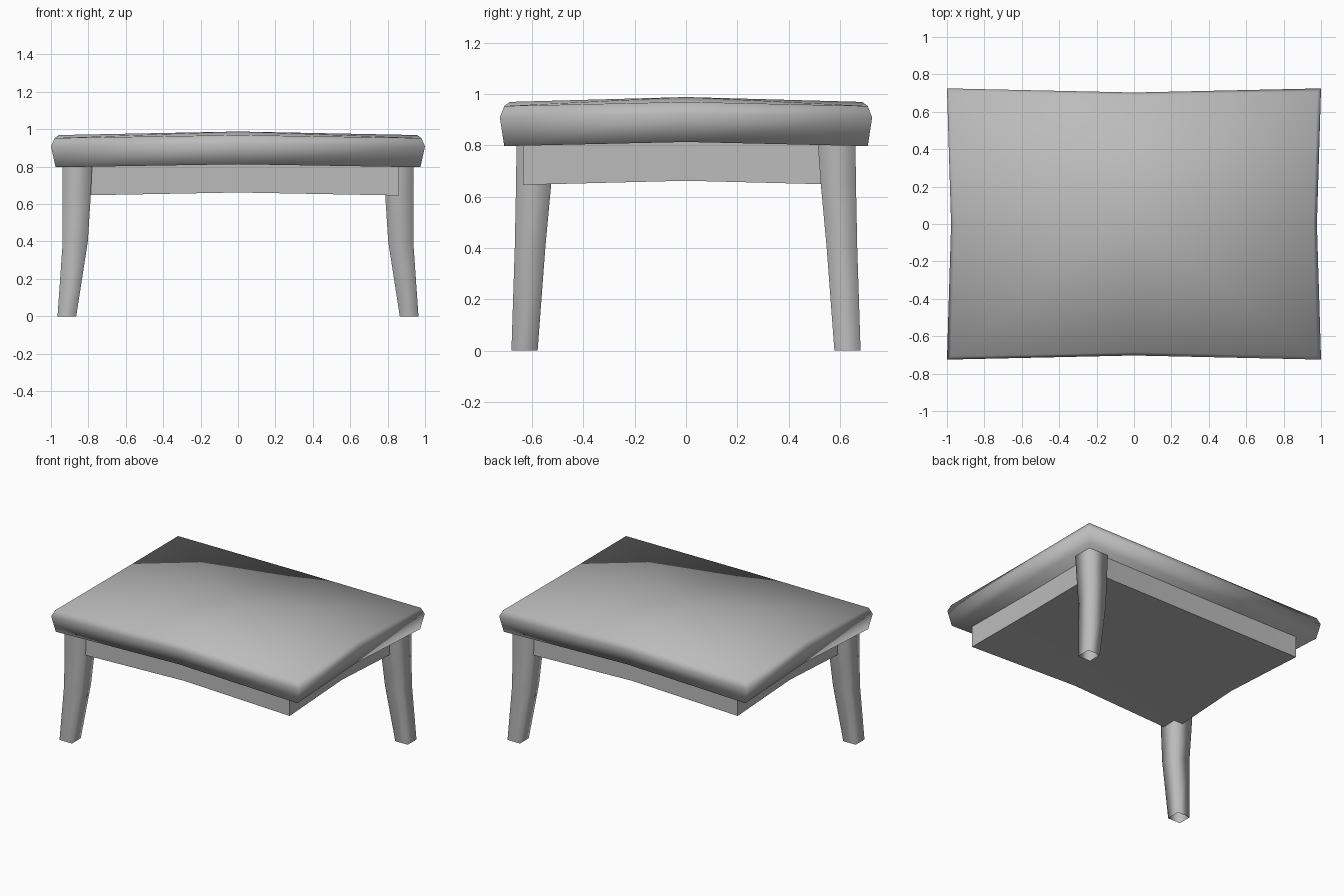
import bpy, math

if "Cube" in bpy.data.objects:
    bpy.data.objects.remove(bpy.data.objects["Cube"])

grey = bpy.data.materials.new("warm_grey")
grey.diffuse_color = (0.5, 0.5, 0.5, 1)
grey.use_nodes = True
grey.node_tree.nodes["Principled BSDF"].inputs["Base Color"].default_value = grey.diffuse_color


def make_object(name, verts, faces, smooth_angle=None):
    mesh = bpy.data.meshes.new(name)
    mesh.from_pydata(verts, [], faces)
    mesh.materials.append(grey)
    obj = bpy.data.objects.new(name, mesh)
    bpy.context.collection.objects.link(obj)
    bpy.context.view_layer.objects.active = obj
    obj.select_set(True)
    if smooth_angle is None:
        bpy.ops.object.shade_smooth()
    else:
        bpy.ops.object.shade_smooth_by_angle(angle=math.radians(smooth_angle))
    obj.select_set(False)
    return obj


def bowed_ring(x, y, z, lift=0.016, pinch=0.022):
    """Eight points: four corners, with mid-sides raised and pulled inward."""
    return [(-x, -y, z), (0, -y + pinch, z + lift),
            (x, -y, z), (x - pinch, 0, z + lift),
            (x, y, z), (0, y - pinch, z + lift),
            (-x, y, z), (-x + pinch, 0, z + lift)]


def bowed_block(name, rings, z_low, z_high, smooth_angle=None):
    """Stack bowed rings and close both ends with a 2 x 2 patch."""
    verts = [p for r in rings for p in bowed_ring(*r)]
    faces = []
    for k in range(len(rings) - 1):
        a, b = 8 * k, 8 * k + 8
        faces += [(a + i, a + (i + 1) % 8, b + (i + 1) % 8, b + i) for i in range(8)]
    top = 8 * (len(rings) - 1)
    low, high = len(verts), len(verts) + 1
    verts += [(0, 0, z_low), (0, 0, z_high)]
    for c in (0, 2, 4, 6):
        prev, nxt = (c - 1) % 8, c + 1
        faces.append((low, nxt, c, prev))
        faces.append((high, top + prev, top + c, top + nxt))
    return make_object(name, verts, faces, smooth_angle)


# Cushioned seat with rounded rim and slightly domed top
bowed_block("seat", [(0.975, 0.708, 0.797), (1.0, 0.725, 0.908), (0.98, 0.708, 0.953)],
            0.825, 0.988)

# Apron under the seat
bowed_block("apron", [(0.862, 0.635, 0.646), (0.862, 0.635, 0.806)],
            0.668, 0.83, 30)

# Curved tapering legs on two opposite corners, open at the foot
# each level: z, inner x, outer x, inner y, outer y
LEVELS = [(0.0, 0.865, 0.965, 0.578, 0.68),
          (0.40, 0.803, 0.937, 0.548, 0.667),
          (0.65, 0.787, 0.937, 0.525, 0.662),
          (0.81, 0.78, 0.937, 0.513, 0.66)]
for name, s in (("back_right_leg", 1), ("front_left_leg", -1)):
    verts, faces = [], []
    for z, x0, x1, y0, y1 in LEVELS:
        verts += [(s * x0, s * y0, z), (s * x1, s * y0, z),
                  (s * x1, s * y1, z), (s * x0, s * y1, z)]
    for k in range(len(LEVELS) - 1):
        a = 4 * k
        faces += [(a + i, a + (i + 1) % 4, a + 4 + (i + 1) % 4, a + 4 + i) for i in range(4)]
    make_object(name, verts, faces)
